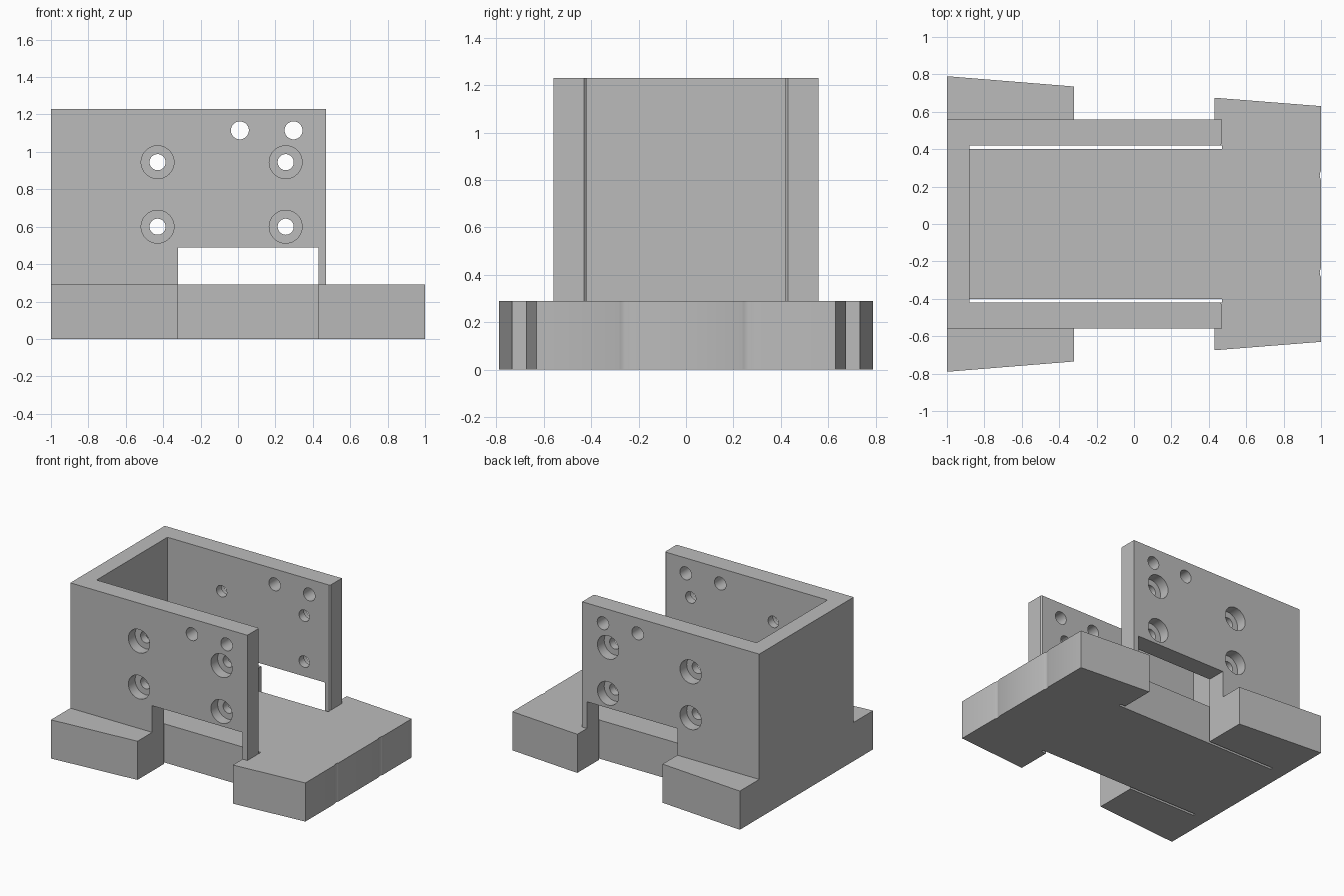
import bpy, bmesh, math
from mathutils import Matrix

if "Cube" in bpy.data.objects:
    bpy.data.objects.remove(bpy.data.objects["Cube"], do_unlink=True)

grey = bpy.data.materials.new("plain grey")
grey.use_nodes = True
COLOUR = (0.5, 0.5, 0.5, 1)
grey.diffuse_color = COLOUR
grey.node_tree.nodes["Principled BSDF"].inputs["Base Color"].default_value = COLOUR

BASE_TOP, WALL_TOP = 0.29, 1.23
WALL_IN, WALL_OUT = 0.42, 0.56


def finish(bm, name):
    bmesh.ops.recalc_face_normals(bm, faces=bm.faces)
    mesh = bpy.data.meshes.new(name)
    bm.to_mesh(mesh)
    bm.free()
    mesh.materials.append(grey)
    obj = bpy.data.objects.new(name, mesh)
    bpy.context.collection.objects.link(obj)
    return obj


def extrude_plan(name, half, z0, z1):
    """Mirror a half outline across y = 0 and extrude it upward."""
    outline = half + [(x, -y) for x, y in reversed(half)]
    bm = bmesh.new()
    face = bm.faces.new([bm.verts.new((x, y, z0)) for x, y in outline])
    top = bmesh.ops.extrude_face_region(bm, geom=[face])["geom"]
    bmesh.ops.translate(bm, vec=(0, 0, z1 - z0),
                        verts=[v for v in top if isinstance(v, bmesh.types.BMVert)])
    return finish(bm, name)


def cylinder(bm, x, z, radius, y0, y1):
    place = Matrix.Translation((x, (y0 + y1) / 2, z)) @ Matrix.Rotation(math.pi / 2, 4, "X")
    bmesh.ops.create_cone(bm, cap_ends=True, segments=40, radius1=radius,
                          radius2=radius, depth=abs(y1 - y0), matrix=place)


def cut(target, cutter):
    mod = target.modifiers.new(cutter.name, "BOOLEAN")
    mod.operation, mod.solver, mod.object = "DIFFERENCE", "EXACT", cutter
    cutter.hide_render = True
    cutter.hide_set(True)


# Base plate: tapered flanges, side notches, thin slots and two shallow end grooves
groove = [(1 - 0.007 * math.sin(math.pi * i / 6), 0.235 + 0.05 * i / 6) for i in range(7)]
base = extrude_plan("base_plate", groove + [
    (1, 0.63), (0.43, 0.675), (0.43, WALL_IN), (0.47, WALL_IN), (0.47, 0.40),
    (-0.88, 0.40), (-0.88, WALL_IN), (-0.32, WALL_IN), (-0.32, 0.735), (-1, 0.79),
], 0, BASE_TOP)

# U-shaped wall with chamfered free ends
walls = extrude_plan("upright_walls", [
    (-0.88, WALL_IN), (0.46, WALL_IN), (0.47, 0.43), (0.47, WALL_OUT), (-1, WALL_OUT),
], BASE_TOP, WALL_TOP)

# Window through both side walls, stopping above the base
bm = bmesh.new()
bmesh.ops.create_cube(bm, size=1, matrix=Matrix.Translation((0.055, 0, 0.29))
                      @ Matrix.Diagonal((0.75, 2, 0.4, 1)))
cut(walls, finish(bm, "window_cutter"))

# Through holes, both walls at once
BOLTS = [(x, z) for x in (-0.43, 0.255) for z in (0.60, 0.945)]
bm = bmesh.new()
for x, z in BOLTS:
    cylinder(bm, x, z, 0.043, -1, 1)
for x in (0.01, 0.297):
    cylinder(bm, x, 1.115, 0.048, -1, 1)
cut(walls, finish(bm, "hole_cutter"))

# Counterbores from the outer faces
bm = bmesh.new()
for x, z in BOLTS:
    for side in (-1, 1):
        cylinder(bm, x, z, 0.088, side * 0.48, side * 0.7)
cut(walls, finish(bm, "counterbore_cutter"))

# Smooth the round surfaces and keep the corners crisp
for obj in (base, walls):
    bpy.ops.object.select_all(action="DESELECT")
    obj.select_set(True)
    bpy.context.view_layer.objects.active = obj
    for mod in list(obj.modifiers):
        bpy.ops.object.modifier_apply(modifier=mod.name)
    bpy.ops.object.shade_smooth_by_angle(angle=math.radians(30))
